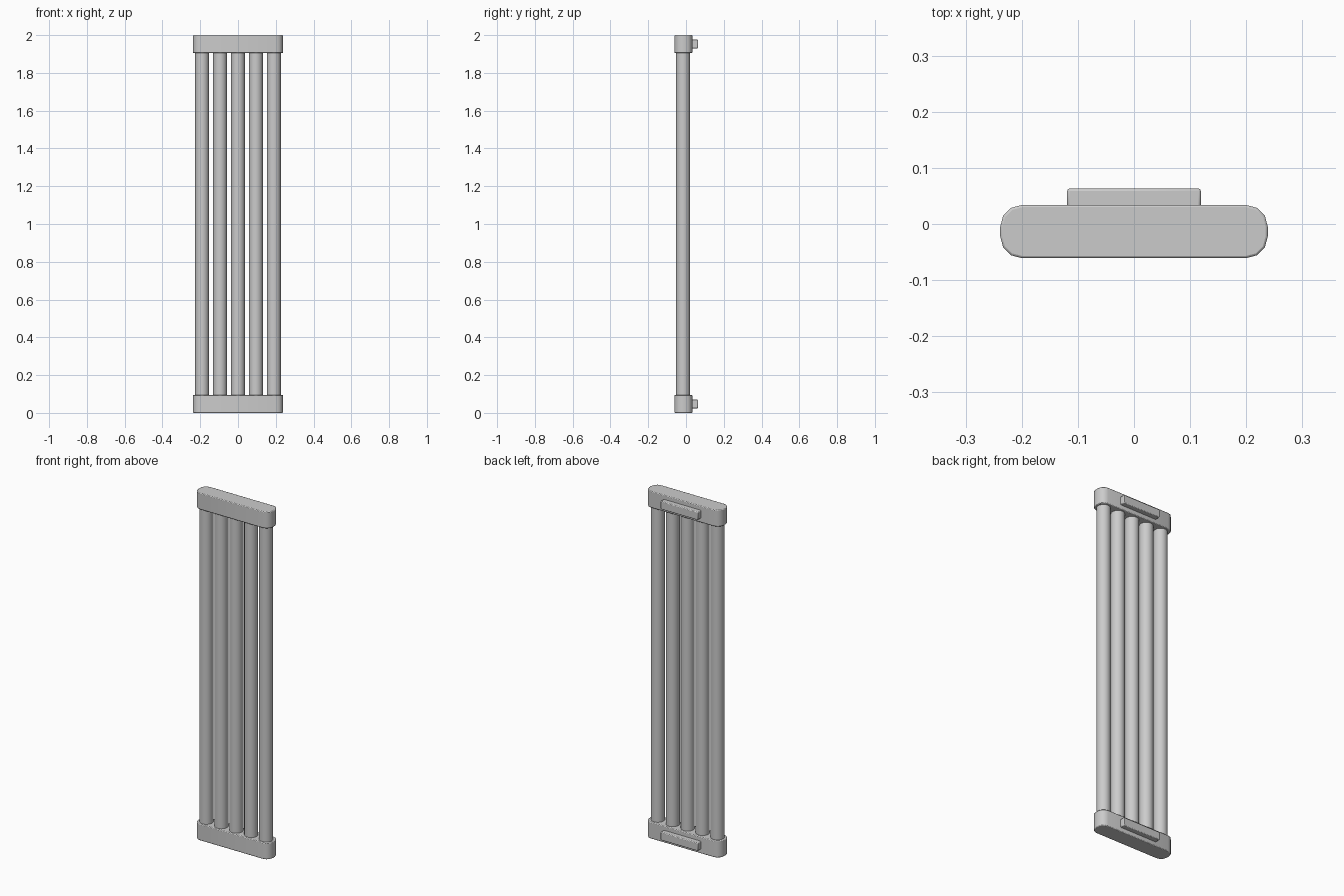
import bpy, bmesh, math

if "Cube" in bpy.data.objects:
    bpy.data.objects.remove(bpy.data.objects["Cube"])

H = 2.0           # overall height
CAP_H = 0.095     # end cap height
CY = -0.0135      # depth centre of tubes and caps


def finish(name, bm, bevel=0.0, angle=35):
    bmesh.ops.recalc_face_normals(bm, faces=bm.faces)
    mesh = bpy.data.meshes.new(name)
    bm.to_mesh(mesh)
    bm.free()
    ob = bpy.data.objects.new(name, mesh)
    bpy.context.collection.objects.link(ob)
    bpy.context.view_layer.objects.active = ob
    ob.select_set(True)
    if bevel:
        mod = ob.modifiers.new("edge_bevel", 'BEVEL')
        mod.width = bevel
        mod.segments = 2
        mod.limit_method = 'ANGLE'
        mod.angle_limit = math.radians(40)
    bpy.ops.object.shade_smooth_by_angle(angle=math.radians(angle))
    ob.select_set(False)
    return ob


def end_cap(name, z0):
    # rounded rectangle outline, extruded upward
    hx, hy, r, n = 0.2385, 0.0475, 0.039, 3
    bm = bmesh.new()
    verts = []
    for k, (sx, sy) in enumerate([(1, 1), (-1, 1), (-1, -1), (1, -1)]):
        for i in range(n + 1):
            a = math.pi / 2 * (k + i / n)
            verts.append(bm.verts.new((sx * (hx - r) + r * math.cos(a),
                                       CY + sy * (hy - r) + r * math.sin(a), z0)))
    face = bm.faces.new(verts)
    ext = bmesh.ops.extrude_face_region(bm, geom=[face], use_keep_orig=True)
    top = [g for g in ext["geom"] if isinstance(g, bmesh.types.BMVert)]
    bmesh.ops.translate(bm, verts=top, vec=(0, 0, CAP_H))
    finish(name, bm, 0.004)


def bracket(name, zc):
    # mounting block on the back of a cap
    bm = bmesh.new()
    bmesh.ops.create_cube(bm, size=1)
    y0, y1 = 0.03, 0.063
    bmesh.ops.scale(bm, vec=(0.238, y1 - y0, 0.047), verts=bm.verts)
    bmesh.ops.translate(bm, vec=(0, (y0 + y1) / 2, zc), verts=bm.verts)
    finish(name, bm, 0.004)


def tube(name, x):
    bm = bmesh.new()
    z0, z1 = CAP_H - 0.01, H - CAP_H + 0.01
    bmesh.ops.create_cone(bm, cap_ends=True, segments=24, radius1=0.0365,
                          radius2=0.0365, depth=z1 - z0)
    bmesh.ops.translate(bm, vec=(x, CY - 0.002, H / 2), verts=bm.verts)
    finish(name, bm)


# end caps with their rear brackets
for label, z0 in (("bottom", 0.0), ("top", H - CAP_H)):
    end_cap(label + "_cap", z0)
    bracket(label + "_bracket", z0 + CAP_H / 2)

# row of five upright tubes
for i in range(5):
    tube(f"tube_{i + 1}", (i - 2) * 0.095)
